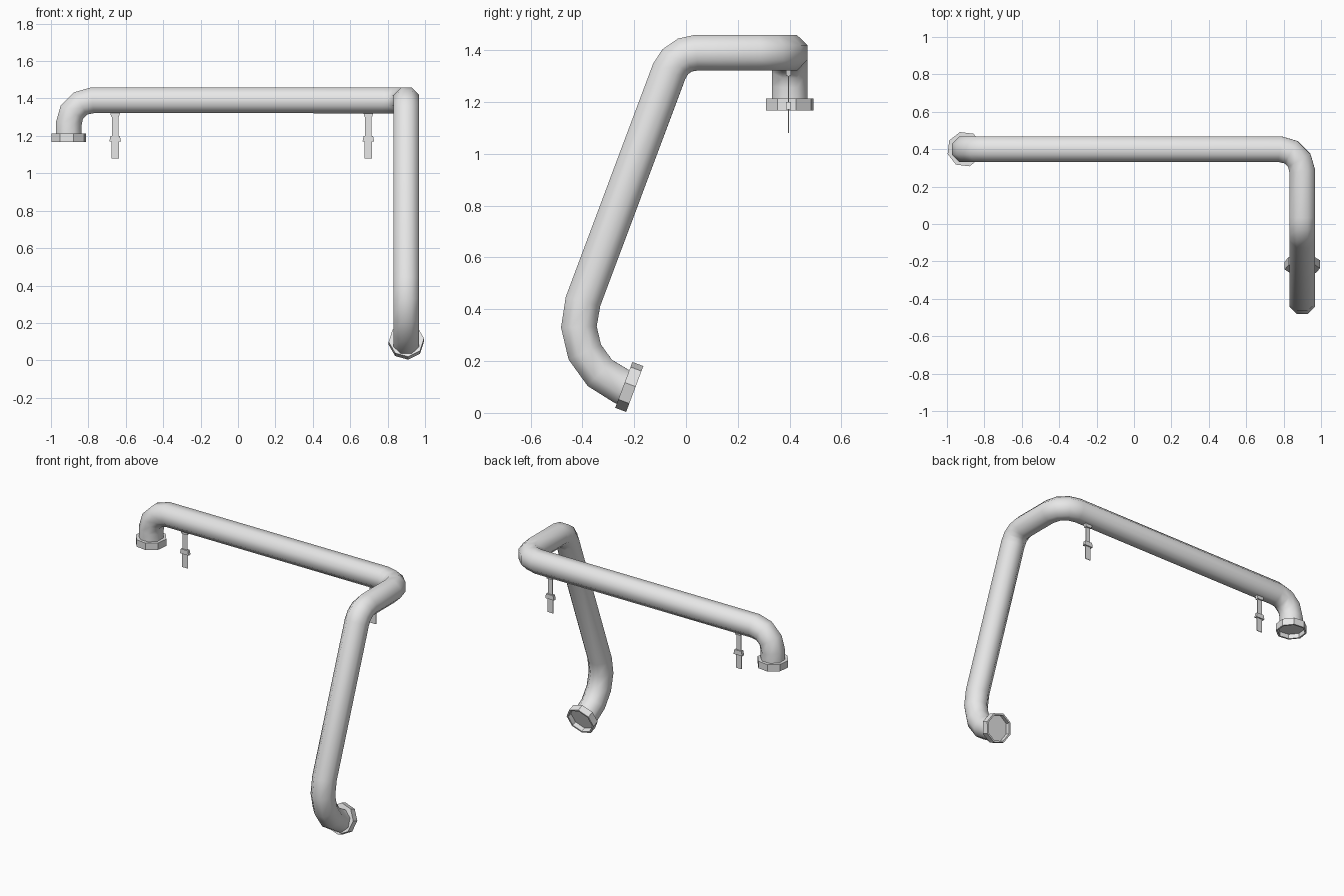
import bpy, bmesh, math
from mathutils import Vector, Matrix

cube = bpy.data.objects.get("Cube")
if cube:
    bpy.data.objects.remove(cube, do_unlink=True)

GREY = (0.8, 0.8, 0.8, 1.0)
metal = bpy.data.materials.new("light_grey_metal")
metal.use_nodes = True
metal.diffuse_color = GREY
metal.node_tree.nodes["Principled BSDF"].inputs["Base Color"].default_value = GREY


def finish(bm, name, smooth_angle=None):
    bmesh.ops.recalc_face_normals(bm, faces=bm.faces)
    mesh = bpy.data.meshes.new(name)
    bm.to_mesh(mesh)
    bm.free()
    mesh.materials.append(metal)
    obj = bpy.data.objects.new(name, mesh)
    bpy.context.collection.objects.link(obj)
    if smooth_angle:
        bpy.ops.object.select_all(action='DESELECT')
        obj.select_set(True)
        bpy.context.view_layer.objects.active = obj
        bpy.ops.object.shade_smooth_by_angle(angle=math.radians(smooth_angle))
    return obj


def bridge(bm, rings):
    for a, b in zip(rings, rings[1:]):
        for i in range(len(a)):
            j = (i + 1) % len(a)
            bm.faces.new((a[i], a[j], b[j], b[i]))
    bm.faces.new(rings[0])
    bm.faces.new(rings[-1])


def fillet(prev, corner, nxt, radius, steps):
    """Points along a rounded path corner."""
    d1, d2 = (corner - prev).normalized(), (nxt - corner).normalized()
    turn = d1.angle(d2)
    start = corner - d1 * radius * math.tan(turn / 2)
    centre = corner + (d2 - d1).normalized() * radius / math.cos(turn / 2)
    axis = d1.cross(d2)
    return [centre + Matrix.Rotation(turn * i / steps, 3, axis) @ (start - centre)
            for i in range(steps + 1)]


def pipe(name, points, radius, sides=8):
    """Sweep a polygon along the path, carrying its frame around bends."""
    bm = bmesh.new()
    rings = []
    tangent = (points[1] - points[0]).normalized()
    side = Vector((1, 0, 0))
    for k, p in enumerate(points):
        before = (p - points[k - 1]).normalized() if k else tangent
        after = (points[k + 1] - p).normalized() if k < len(points) - 1 else before
        new = (before + after).normalized()
        side = tangent.rotation_difference(new) @ side
        tangent = new
        up = tangent.cross(side)
        ring = []
        for i in range(sides):
            a = math.tau * (i + 0.5) / sides
            ring.append(bm.verts.new(p + radius * (side * math.cos(a) + up * math.sin(a))))
        rings.append(ring)
    bridge(bm, rings)
    return finish(bm, name, 50)


def flange(name, base, axis, offset):
    """Eight-sided collar with a recessed open end."""
    bm = bmesh.new()
    axis = axis.normalized()
    u = Vector((1, 0, 0))
    v = axis.cross(u)
    profile = [(0.095, 0), (0.095, 0.045), (0.084, 0.045), (0.084, 0.015)]
    rings = []
    for r, h in profile:
        angles = [math.radians(offset + 45 * i) for i in range(8)]
        rings.append([bm.verts.new(base + axis * h + r * (u * math.cos(a) + v * math.sin(a)))
                      for a in angles])
    bridge(bm, rings)
    return finish(bm, name)


def bracket(name, x, y):
    """Thin hanger strip with a flared top and a small collar."""
    bm = bmesh.new()
    # each piece: top z, bottom z, half width at top, half width at bottom, half depth
    pieces = [(1.34, 1.195, 0.017, 0.017, 0.002),
              (1.33, 1.30, 0.028, 0.020, 0.010),
              (1.20, 1.17, 0.025, 0.031, 0.010),
              (1.18, 1.08, 0.020, 0.020, 0.002)]
    for top, bottom, wt, wb, d in pieces:
        rings = []
        for z, w in ((top, wt), (bottom, wb)):
            rings.append([bm.verts.new((x + sx * w, y + sy * d, z))
                          for sx, sy in ((-1, -1), (1, -1), (1, 1), (-1, 1))])
        bridge(bm, rings)
    return finish(bm, name)


# Bent pipe: short drop, long rail, forward turn, sloping leg, curled foot
start = Vector((-0.905, 0.4, 1.2))
corners = [(Vector((-0.905, 0.4, 1.39)), 0.125, 3),
           (Vector((0.9, 0.4, 1.39)), 0.12, 3),
           (Vector((0.9, -0.038, 1.39)), 0.112, 3),
           (Vector((0.9, -0.487, 0.191)), 0.255, 4)]
foot = Vector((0.9, -0.235, 0.097))
stops = [start] + [c[0] for c in corners] + [foot]
path = [start]
for n, (corner, radius, steps) in enumerate(corners):
    path += fillet(stops[n], corner, stops[n + 2], radius, steps)
path.append(foot)
pipe("bent_pipe", path, 0.0745)

# Collars at both ends
flange("upper_flange", Vector((-0.905, 0.4, 1.213)), Vector((0, 0, -1)), 29.5)
flange("lower_flange", Vector((0.9, -0.24, 0.108)), Vector((0, 0.936, -0.351)), -6)

# Hangers under the rail
for label, x in (("right", -0.657), ("left", 0.697)):
    bracket(label + "_hanger", x, 0.396)
